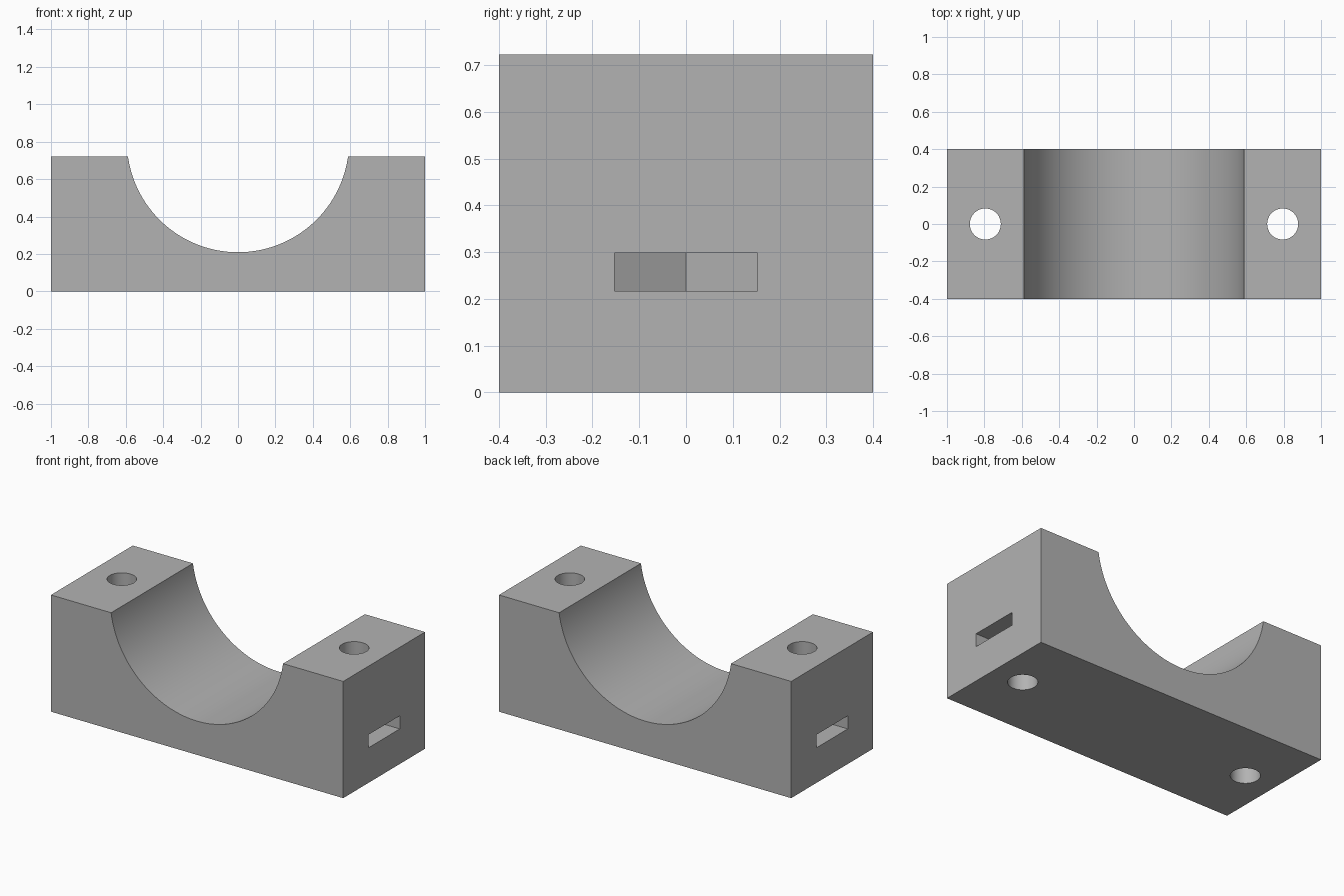
import bpy, bmesh, math
from mathutils import Vector

if "Cube" in bpy.data.objects:
    bpy.data.objects.remove(bpy.data.objects["Cube"], do_unlink=True)

WIDTH, DEPTH, HEIGHT = 2.0, 0.8, 0.722
BORE_R, BORE_Z = 0.594, 0.803
HOLE_X, HOLE_R = 0.795, 0.083
NUT_HALF, SLOT_LOW, SLOT_HIGH = 0.153, 0.217, 0.298

grey = bpy.data.materials.new("plain_grey")
grey.use_nodes = True
colour = (0.45, 0.45, 0.45, 1)
grey.diffuse_color = colour
grey.node_tree.nodes["Principled BSDF"].inputs["Base Color"].default_value = colour


def prism(name, outline, sweep):
    """Solid made by sweeping a flat outline along a vector."""
    bm = bmesh.new()
    face = bm.faces.new([bm.verts.new(p) for p in outline])
    swept = bmesh.ops.extrude_face_region(bm, geom=[face])["geom"]
    moved = [g for g in swept if isinstance(g, bmesh.types.BMVert)]
    bmesh.ops.translate(bm, verts=moved, vec=Vector(sweep))
    bmesh.ops.recalc_face_normals(bm, faces=bm.faces)
    mesh = bpy.data.meshes.new(name)
    bm.to_mesh(mesh)
    bm.free()
    mesh.materials.append(grey)
    obj = bpy.data.objects.new(name, mesh)
    bpy.context.collection.objects.link(obj)
    return obj


def circle(radius, count):
    angles = [2 * math.pi * i / count for i in range(count)]
    return [(radius * math.cos(a), radius * math.sin(a)) for a in angles]


def cut(body, cutter):
    """Subtract the cutter, then discard it."""
    cutter.hide_render = True
    mod = body.modifiers.new("cut", 'BOOLEAN')
    mod.operation, mod.solver, mod.object = 'DIFFERENCE', 'EXACT', cutter
    bpy.context.view_layer.objects.active = body
    bpy.ops.object.modifier_apply(modifier=mod.name)
    bpy.data.objects.remove(cutter, do_unlink=True)


# Solid block
x, y = WIDTH / 2, DEPTH / 2
block = prism("clamp_block", [(-x, -y, 0), (x, -y, 0), (x, y, 0), (-x, y, 0)],
              (0, 0, HEIGHT))

# Round saddle across the top
cut(block, prism("saddle_cutter",
                 [(u, -1, BORE_Z + v) for u, v in circle(BORE_R, 128)], (0, 2, 0)))

# Bolt holes and the captive nut slots that open at each end
shoulder = HOLE_X - NUT_HALF * math.tan(math.pi / 6)
tip = HOLE_X - NUT_HALF / math.cos(math.pi / 6)
slot = [(tip, 0), (shoulder, -NUT_HALF), (1.1, -NUT_HALF),
        (1.1, NUT_HALF), (shoulder, NUT_HALF)]
for side in (-1, 1):
    cut(block, prism("bolt_hole_cutter",
                     [(side * HOLE_X + u, v, -0.1) for u, v in circle(HOLE_R, 48)],
                     (0, 0, 1)))
    cut(block, prism("nut_slot_cutter",
                     [(side * u, v, SLOT_LOW) for u, v in slot],
                     (0, 0, SLOT_HIGH - SLOT_LOW)))

# Smooth curved walls, sharp edges
bpy.ops.object.select_all(action='DESELECT')
block.select_set(True)
bpy.context.view_layer.objects.active = block
bpy.ops.object.shade_smooth_by_angle(angle=math.radians(30))
